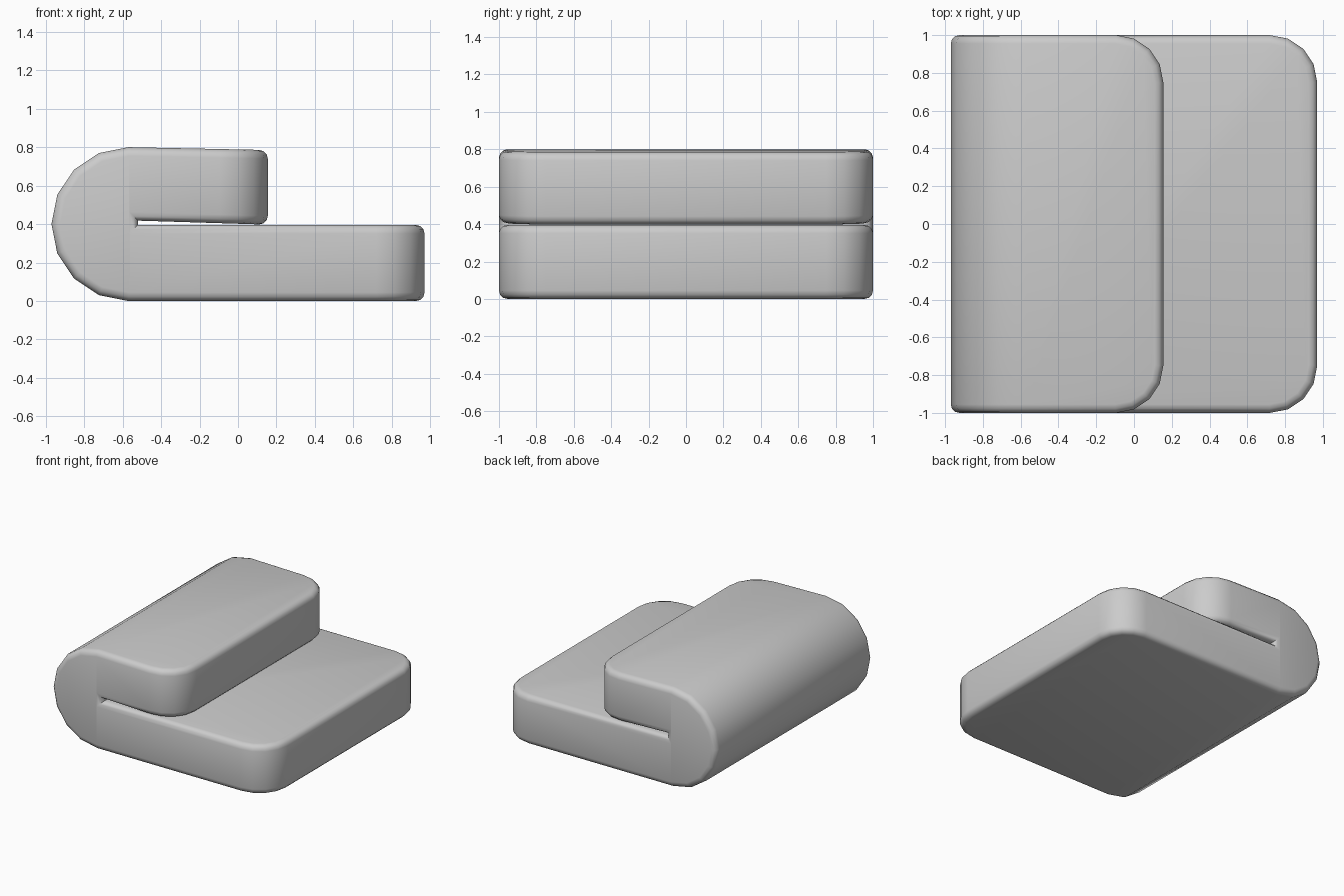
import bpy, bmesh, math

cube = bpy.data.objects.get("Cube")
if cube:
    bpy.data.objects.remove(cube, do_unlink=True)

grey = bpy.data.materials.new("plain grey")
grey.use_nodes = True
colour = (0.6, 0.6, 0.6, 1)
grey.diffuse_color = colour
grey.node_tree.nodes["Principled BSDF"].inputs["Base Color"].default_value = colour

HALF_WIDTH = 1.0
FOLD_X, FOLD_R = -0.57, 0.4
LOWER_END, UPPER_END = 0.97, 0.155

# Side profile: lower flap, slot, upper flap, then the round fold
profile = [(LOWER_END, 0), (LOWER_END, 0.396), (-0.52, 0.396), (-0.52, 0.418),
           (UPPER_END, 0.397), (UPPER_END, 0.785)]
for i in range(9):
    a = math.pi / 2 + math.pi * i / 8
    profile.append((FOLD_X + FOLD_R * math.cos(a), FOLD_R + FOLD_R * math.sin(a)))

# Extrude the profile across the width
bm = bmesh.new()
side = bm.faces.new([bm.verts.new((x, -HALF_WIDTH, z)) for x, z in profile])
result = bmesh.ops.extrude_face_region(bm, geom=[side], use_keep_orig=True)
for v in result["geom"]:
    if isinstance(v, bmesh.types.BMVert):
        v.co.y = HALF_WIDTH
bmesh.ops.recalc_face_normals(bm, faces=bm.faces)


def upright_end(edge):
    a, b = (v.co for v in edge.verts)
    return abs(a.x - b.x) < 0.01 and abs(a.y - b.y) < 0.01 and a.x > 0 and b.x > 0


# Large rounded corners on the free ends of both flaps
bmesh.ops.bevel(bm, geom=[e for e in bm.edges if upright_end(e)], offset=0.25,
                segments=4, profile=0.5, affect='EDGES', clamp_overlap=False)
bm.normal_update()


def is_wall(face):
    n = face.normal
    return abs(n.y) > 0.1 or (n.x > 0.9 and face.calc_center_median().x > 0)


# Soft rim wherever the walls meet the broad surfaces
rim = [e for e in bm.edges if len(e.link_faces) == 2
       and is_wall(e.link_faces[0]) != is_wall(e.link_faces[1])]
bmesh.ops.bevel(bm, geom=rim, offset=0.045, segments=3, profile=0.5,
                affect='EDGES', clamp_overlap=False)
bmesh.ops.recalc_face_normals(bm, faces=bm.faces)

mesh = bpy.data.meshes.new("folded_pad")
bm.to_mesh(mesh)
bm.free()
pad = bpy.data.objects.new("folded_pad", mesh)
bpy.context.collection.objects.link(pad)
mesh.materials.append(grey)

# Smooth shading
bpy.ops.object.select_all(action='DESELECT')
pad.select_set(True)
bpy.context.view_layer.objects.active = pad
bpy.ops.object.shade_smooth_by_angle(angle=math.radians(45))
